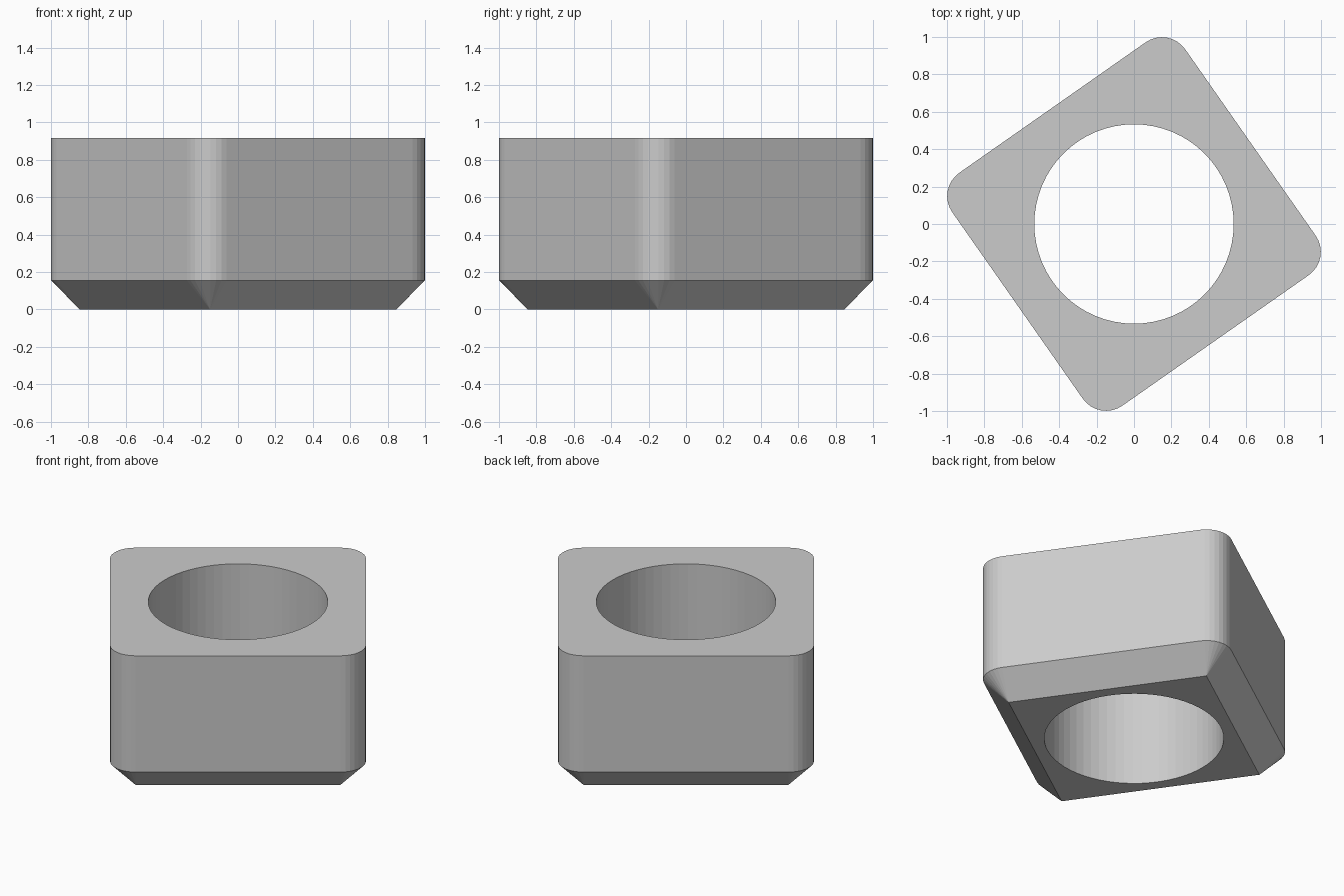
import bpy
import bmesh
from math import cos, sin, pi, radians

cube = bpy.data.objects.get("Cube")
if cube:
    bpy.data.objects.remove(cube, do_unlink=True)

HEIGHT = 0.917
CHAMFER = 0.155
HALF = 0.76          # half width of the square body
CORNER = 0.152       # corner radius, also the chamfer inset
BORE = 0.533         # radius of the through hole
CORNER_STEPS = 8
BORE_STEPS = 64
TURN = radians(35)   # rotation of the square about z


def corner_centre(i):
    a = TURN + pi / 4 + i * pi / 2
    d = (HALF - CORNER) * 2 ** 0.5
    return d * cos(a), d * sin(a)


def rounded_square(z):
    """Points around the body outline, corner by corner."""
    points = []
    for i in range(4):
        cx, cy = corner_centre(i)
        for k in range(CORNER_STEPS + 1):
            a = TURN + (i + k / CORNER_STEPS) * pi / 2
            points.append((cx + CORNER * cos(a), cy + CORNER * sin(a), z))
    return points


def circle(z):
    angles = [2 * pi * k / BORE_STEPS for k in range(BORE_STEPS)]
    return [(BORE * cos(a), BORE * sin(a), z) for a in angles]


bm = bmesh.new()


def add_loop(points):
    return [bm.verts.new(p) for p in points]


def bridge(low, high):
    n = len(low)
    for i in range(n):
        j = (i + 1) % n
        bm.faces.new((low[i], low[j], high[j], high[i]))


def fill_ring(outer, inner):
    """Flat cap between an outline and the bore."""
    edges = []
    for ring in (outer, inner):
        for a, b in zip(ring, ring[1:] + ring[:1]):
            edges.append(bm.edges.get((a, b)) or bm.edges.new((a, b)))
    bmesh.ops.triangle_fill(bm, edges=edges, use_beauty=True)


# Straight outer walls
rim = add_loop(rounded_square(HEIGHT))
shoulder = add_loop(rounded_square(CHAMFER))
bridge(shoulder, rim)

# Chamfer running down to a sharp-cornered base
base = add_loop([(*corner_centre(i), 0) for i in range(4)])
step = CORNER_STEPS + 1
for i in range(4):
    arc = shoulder[i * step:(i + 1) * step]
    for a, b in zip(arc, arc[1:]):
        bm.faces.new((base[i], b, a))
    j = (i + 1) % 4
    bm.faces.new((base[i], base[j], shoulder[j * step], arc[-1]))

# Bore wall and end caps
bore_low, bore_high = add_loop(circle(0)), add_loop(circle(HEIGHT))
bridge(bore_low, bore_high)
fill_ring(rim, bore_high)
fill_ring(base, bore_low)
bmesh.ops.recalc_face_normals(bm, faces=bm.faces[:])

mesh = bpy.data.meshes.new("bored_block")
bm.to_mesh(mesh)
bm.free()
block = bpy.data.objects.new("bored_block", mesh)
bpy.context.collection.objects.link(block)

# Plain grey material
grey = bpy.data.materials.new("plain_grey")
grey.use_nodes = True
colour = (0.6, 0.6, 0.6, 1)
grey.diffuse_color = colour
grey.node_tree.nodes["Principled BSDF"].inputs["Base Color"].default_value = colour
mesh.materials.append(grey)
